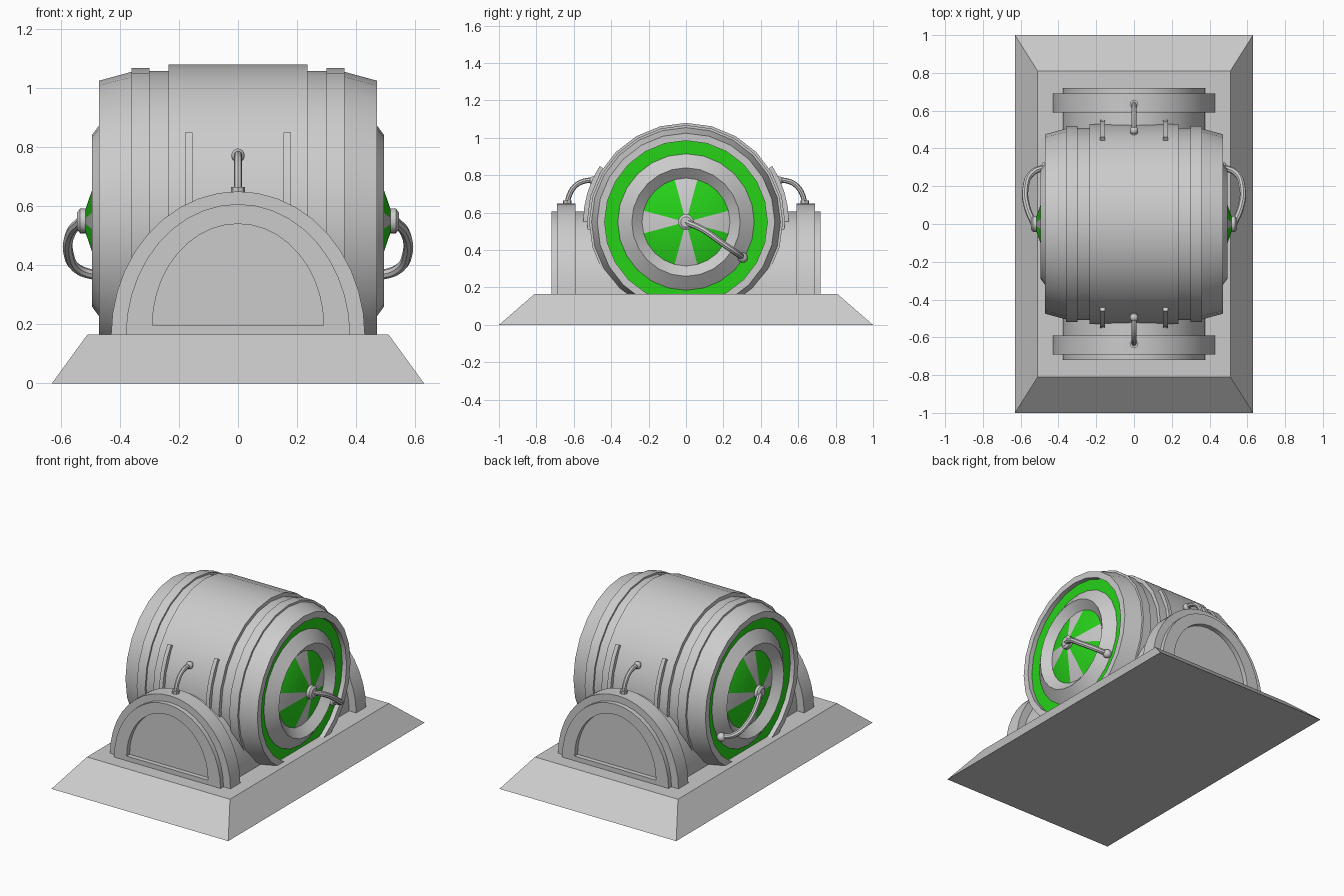
import bpy, bmesh
from math import sin, cos, pi, radians

if "Cube" in bpy.data.objects:
    bpy.data.objects.remove(bpy.data.objects["Cube"])

CZ = 0.55   # height of the barrel axis
SEG = 24

green = bpy.data.materials.new("green")
green.diffuse_color = (0.02, 0.65, 0.01, 1)
green.use_nodes = True
green.node_tree.nodes["Principled BSDF"].inputs["Base Color"].default_value = green.diffuse_color


def finish(name, bm, mat=None, smooth=True):
    me = bpy.data.meshes.new(name)
    bm.to_mesh(me)
    bm.free()
    ob = bpy.data.objects.new(name, me)
    bpy.context.collection.objects.link(ob)
    if mat:
        me.materials.append(mat)
    if smooth:
        shade(ob)
    return ob


def shade(ob):
    bpy.ops.object.select_all(action='DESELECT')
    ob.select_set(True)
    bpy.context.view_layer.objects.active = ob
    bpy.ops.object.shade_smooth_by_angle(angle=radians(28))


def lathe(name, prof, keep=lambda j: True, mat=None, cz=CZ):
    """Spin (x, radius) points round the barrel axis."""
    bm = bmesh.new()
    rows = [[bm.verts.new((x, r * cos(2 * pi * j / SEG), cz + r * sin(2 * pi * j / SEG)))
             for j in range(SEG)] for x, r in prof]
    for a, b in zip(rows, rows[1:]):
        for j in range(SEG):
            if keep(j):
                k = (j + 1) % SEG
                bm.faces.new((a[j], b[j], b[k], a[k]))
    bmesh.ops.remove_doubles(bm, verts=bm.verts, dist=1e-5)
    bmesh.ops.delete(bm, geom=[v for v in bm.verts if not v.link_faces], context='VERTS')
    return finish(name, bm, mat)


def loft(name, loops, smooth=True):
    """Skin a row of closed loops and cap both ends."""
    bm = bmesh.new()
    rows = [[bm.verts.new(p) for p in lp] for lp in loops]
    n = len(rows[0])
    for a, b in zip(rows, rows[1:]):
        for j in range(n):
            k = (j + 1) % n
            bm.faces.new((a[j], b[j], b[k], a[k]))
    bm.faces.new(rows[0])
    bm.faces.new(rows[-1])
    bmesh.ops.recalc_face_normals(bm, faces=bm.faces)
    return finish(name, bm, None, smooth)


def arch(a, z0, h, y, n=20):
    return [(a * cos(pi * i / n), y, z0 + h * sin(pi * i / n)) for i in range(n + 1)]


def ball(name, pos, r):
    bm = bmesh.new()
    bmesh.ops.create_uvsphere(bm, u_segments=14, v_segments=8, radius=r)
    bmesh.ops.translate(bm, verts=bm.verts, vec=pos)
    return finish(name, bm)


def pipe(name, pts, r):
    cu = bpy.data.curves.new(name, 'CURVE')
    cu.dimensions = '3D'
    cu.bevel_depth, cu.bevel_resolution = r, 2
    cu.resolution_u, cu.use_fill_caps = 6, True
    sp = cu.splines.new('BEZIER')
    sp.bezier_points.add(len(pts) - 1)
    for bp, p in zip(sp.bezier_points, pts):
        bp.co = p
        bp.handle_left_type = bp.handle_right_type = 'AUTO'
    ob = bpy.data.objects.new(name, cu)
    bpy.context.collection.objects.link(ob)
    bpy.ops.object.select_all(action='DESELECT')
    ob.select_set(True)
    bpy.context.view_layer.objects.active = ob
    bpy.ops.object.convert(target='MESH')
    shade(bpy.context.view_layer.objects.active)


def flip(prof):
    return [(-x, r) for x, r in reversed(prof)]


# sloped base
def rect(x, y, z):
    return [(-x, -y, z), (x, -y, z), (x, y, z), (-x, y, z)]


loft("base", [rect(0.63, 1.0, 0), rect(0.51, 0.81, 0.165)], smooth=False)

# barrel shell with raised middle and hoops
half = [(0.44, 0.435), (0.47, 0.435), (0.47, 0.475), (0.36, 0.505), (0.36, 0.518),
        (0.30, 0.518), (0.30, 0.507), (0.235, 0.507), (0.235, 0.53)]
lathe("barrel_shell", half + flip(half))

for s, side in ((1, "right"), (-1, "left")):
    def end(name, prof, **kw):
        lathe(side + "_" + name, prof if s > 0 else flip(prof), **kw)

    # barrel end: coloured ring, raised rim, wedge panels and hub
    end("green_ring", [(0.44, 0.365), (0.44, 0.435)], mat=green)
    end("raised_rim", [(0.45, 0.235), (0.495, 0.29), (0.44, 0.365)])
    cone = [(0.53, 0.0), (0.45, 0.235)]
    end("spokes", cone, keep=lambda j: j % 6 in (0, 5))
    end("green_panels", cone, keep=lambda j: j % 6 not in (0, 5), mat=green)
    end("hub", [(0.545, 0.0), (0.545, 0.028), (0.535, 0.042), (0.51, 0.042)])

    # bent handle pipe from the hub to the rim
    pipe(side + "_pipe", [(s * 0.53, 0, 0.55), (s * 0.566, 0.09, 0.51), (s * 0.574, 0.19, 0.44),
                          (s * 0.54, 0.27, 0.385), (s * 0.45, 0.305, 0.36)], 0.017)
    ball(side + "_pipe_socket", (s * 0.465, 0.303, 0.36), 0.027)

for s, side in ((-1, "front"), (1, "back")):
    # arched porch with stepped door recess
    loft(side + "_porch", [arch(0.38, 0.16, 0.447, s * 0.3), arch(0.38, 0.16, 0.447, s * 0.72),
                           arch(0.29, 0.195, 0.345, s * 0.72), arch(0.29, 0.195, 0.345, s * 0.66),
                           arch(0.25, 0.22, 0.305, s * 0.66), arch(0.25, 0.22, 0.305, s * 0.645)])
    loft(side + "_porch_band", [arch(0.43, 0.16, 0.49, s * 0.59), arch(0.43, 0.16, 0.49, s * 0.69)])
    ball(side + "_door_knob", (0, s * 0.655, 0.325), 0.023)

    # pipe from the porch roof into the barrel
    pipe(side + "_roof_pipe", [(0, s * 0.635, 0.64), (0, s * 0.625, 0.69), (0, s * 0.59, 0.745),
                               (0, s * 0.54, 0.77), (0, s * 0.47, 0.772)], 0.014)
    pipe(side + "_roof_collar", [(0, s * 0.635, 0.64), (0, s * 0.635, 0.665)], 0.023)
    ball(side + "_roof_pipe_socket", (0, s * 0.495, 0.772), 0.023)

    # curved straps on the barrel flank
    for t in (-1, 1):
        loops = []
        for i in range(5):
            a = radians(33 * i / 4)
            loops.append([(t * 0.167 + dx, s * r * cos(a), CZ + r * sin(a))
                          for dx, r in ((-0.0125, 0.5), (0.0125, 0.5), (0.0125, 0.55), (-0.0125, 0.55))])
        loft(side + ("_strap_left" if t < 0 else "_strap_right"), loops)
